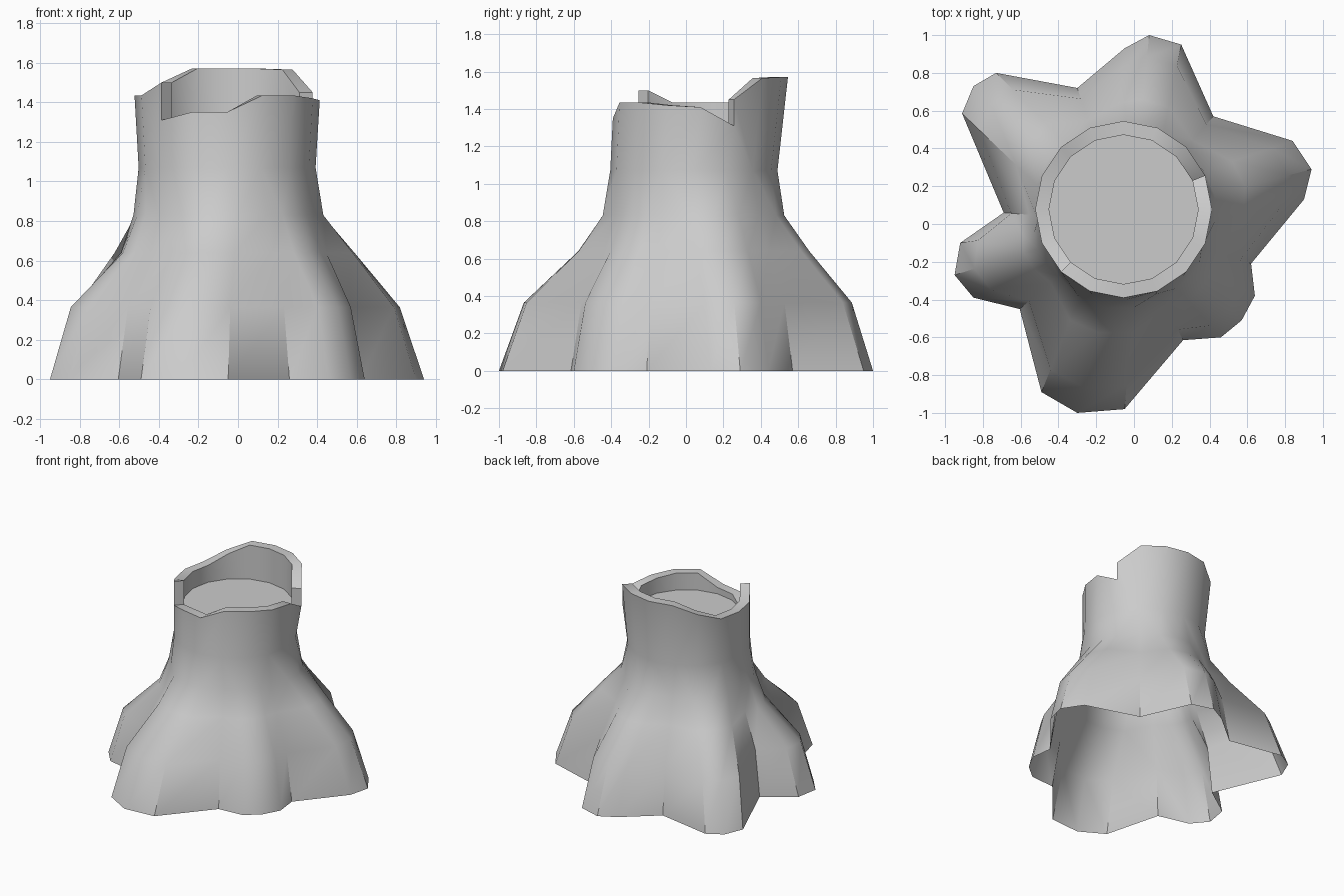
import bpy, bmesh
from math import sin, cos, radians

if "Cube" in bpy.data.objects:
    bpy.data.objects.remove(bpy.data.objects["Cube"])

# Base outline: per root a valley point, then three tip points (counter-clockwise)
ROOTS = [
    [(.62, -.21), (.90, .13), (.94, .29), (.84, .44)],
    [(.42, .57), (.25, .95), (.08, 1.0), (-.05, .93)],
    [(-.30, .72), (-.73, .80), (-.85, .73), (-.91, .585)],
    [(-.69, .06), (-.92, -.10), (-.95, -.27), (-.85, -.39)],
    [(-.605, -.45), (-.49, -.89), (-.30, -1.0), (-.05, -.98)],
    [(.26, -.615), (.46, -.60), (.57, -.51), (.64, -.38)],
]
VALLEY = [-22, 47, 111, 180, 223, 295, 338]   # valley angles on the trunk
MID = [.37, .34, .33, .23, .30, .30]          # root spread at mid height
# Rim heights at 16 corners from -22.5 degrees; pairs are vertical breaks
RIM = [1.42, 1.41, (1.31, 1.45), 1.565, 1.57, 1.57, 1.57, 1.50, 1.435,
       1.435, 1.435, (1.50, 1.31), 1.35, 1.35, 1.435, 1.435]
RIM = [h if isinstance(h, tuple) else (h, h) for h in RIM]
N, CUT_Z, INNER = 16, 1.30, .395


def polar(a, r, cx, cy, z):
    return (cx + r * cos(radians(a)), cy + r * sin(radians(a)), z)


def finish(name, bm, angle):
    bmesh.ops.recalc_face_normals(bm, faces=bm.faces)
    me = bpy.data.meshes.new(name)
    bm.to_mesh(me)
    bm.free()
    ob = bpy.data.objects.new(name, me)
    bpy.context.collection.objects.link(ob)
    bpy.ops.object.select_all(action='DESELECT')
    ob.select_set(True)
    bpy.context.view_layer.objects.active = ob
    bpy.ops.object.shade_smooth_by_angle(angle=radians(angle))


# Root flare: rings blending from the base outline into the round trunk
bm = bmesh.new()
angles, rings = [], []
for k in range(6):
    span = VALLEY[k + 1] - VALLEY[k]
    angles += [VALLEY[k] + span * q / 4 for q in range(4)]
for z, t in ((0, 1), (.365, .78), (.64, None), (.83, .08)):
    ring = []
    for i, a in enumerate(angles):
        k, q = divmod(i, 4)
        f = t
        if t is None:
            f = MID[k] if q else (MID[k] + MID[k - 1]) / 2
        cx, cy, _ = polar(a, .447, -.055, .045, z)
        bx, by = ROOTS[k][q]
        ring.append(bm.verts.new((cx + (bx - cx) * f, cy + (by - cy) * f, z)))
    rings.append(ring)
for lo, hi in zip(rings, rings[1:]):
    for i in range(24):
        j = (i + 1) % 24
        bm.faces.new((lo[i], lo[j], hi[j], hi[i]))

# Stitch the 24-point flare to the 16-sided trunk
trunk_a = [-22.5 + 360 / N * i for i in range(N)]
neck = [bm.verts.new(polar(a, .447, -.055, .042, 1.07)) for a in trunk_a]
low, la, ta = rings[-1], angles + [338], trunk_a + [337.5]
i = j = 0
while i < 24 or j < N:
    if j == N or (i < 24 and la[i + 1] <= ta[j + 1]):
        bm.faces.new((low[i], low[(i + 1) % 24], neck[j % N]))
        i += 1
    else:
        bm.faces.new((low[i % 24], neck[(j + 1) % N], neck[j]))
        j += 1


# Broken rim: outer and inner walls, top edge and vertical breaks
def column(r, i):
    return {h: bm.verts.new(polar(trunk_a[i], r, -.055, .077, h)) for h in set(RIM[i])}


outer = [column(.468, i) for i in range(N)]
inner = [column(INNER, i) for i in range(N)]
floor = [bm.verts.new(polar(a, INNER, -.055, .077, CUT_Z)) for a in trunk_a]
for i in range(N):
    j = (i + 1) % N
    ha, hb = RIM[i][1], RIM[j][0]
    for cols, base in ((outer, neck), (inner, floor)):
        up = [cols[j][h] for h in sorted(cols[j]) if h <= hb]
        down = [cols[i][h] for h in sorted(cols[i], reverse=True) if h <= ha]
        bm.faces.new([base[i], base[j]] + up + down)
    bm.faces.new((outer[i][ha], outer[j][hb], inner[j][hb], inner[i][ha]))
    a, b = RIM[i]
    if a != b:
        bm.faces.new((outer[i][a], outer[i][b], inner[i][b], inner[i][a]))
finish("stump_bark", bm, 40)

# Flat cut wood inside the rim
bm = bmesh.new()
bm.faces.new([bm.verts.new(polar(a, INNER, -.055, .077, CUT_Z)) for a in trunk_a])
finish("cut_wood_face", bm, 30)
